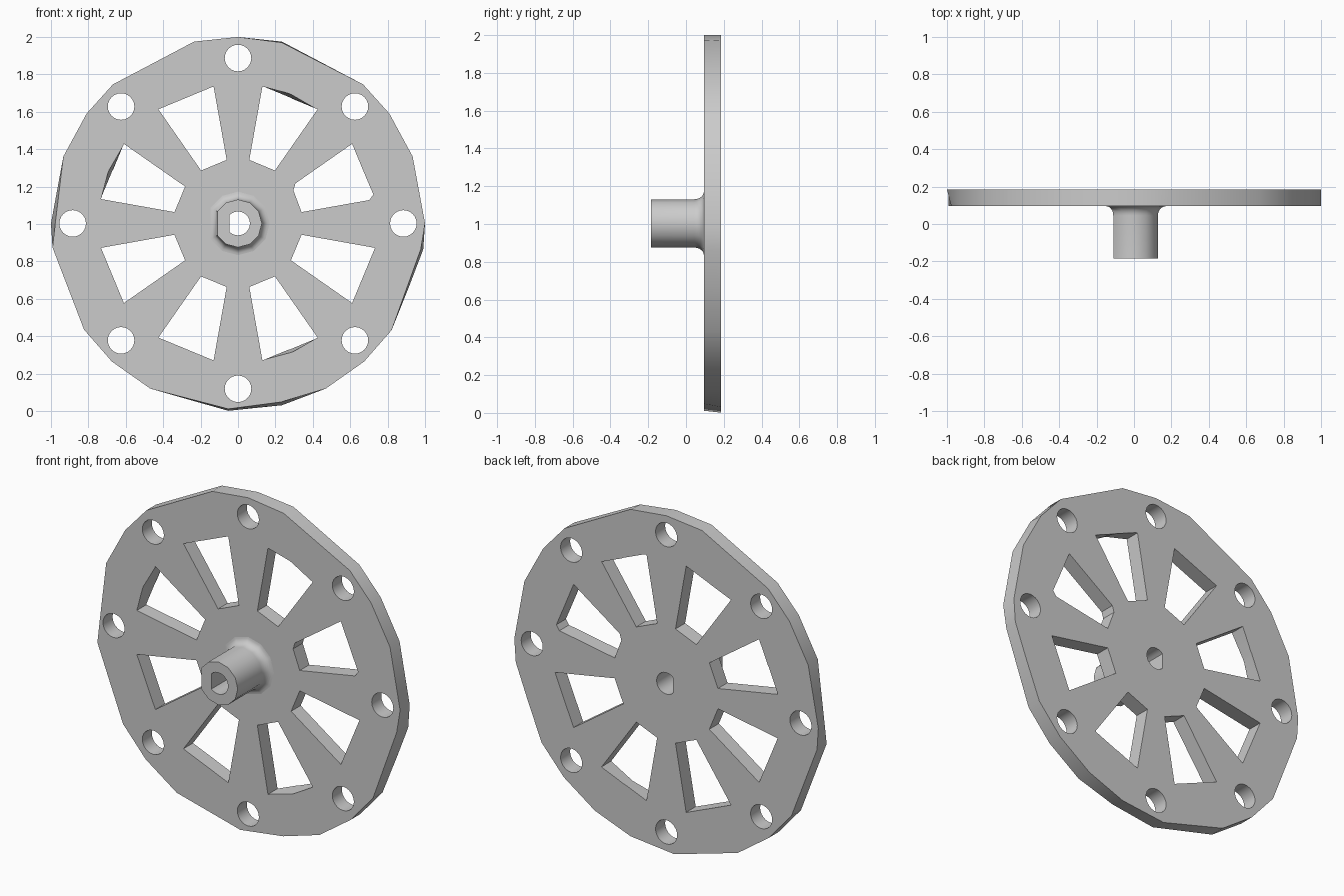
import bpy
import bmesh
from math import sin, cos, radians, pi

cube = bpy.data.objects.get("Cube")
if cube:
    bpy.data.objects.remove(cube, do_unlink=True)

CENTRE_Z = 1.003
FRONT, BACK, NOSE = 0.095, 0.185, -0.185

grey = bpy.data.materials.new("plain grey")
grey.use_nodes = True
grey.diffuse_color = (0.6, 0.6, 0.6, 1)
grey.node_tree.nodes["Principled BSDF"].inputs["Base Color"].default_value = (0.6, 0.6, 0.6, 1)


def polar(angle, r):
    return r * cos(radians(angle)), r * sin(radians(angle))


def loft(bm, sections):
    """Skin matching (y, points) sections and cap both ends."""
    rings = [[bm.verts.new((x, y, z + CENTRE_Z)) for x, z in pts] for y, pts in sections]
    n = len(rings[0])
    for a, b in zip(rings, rings[1:]):
        for i in range(n):
            j = (i + 1) % n
            bm.faces.new((a[i], a[j], b[j], b[i]))
    bm.faces.new(rings[0])
    bm.faces.new(rings[-1][::-1])


def finish(name, bm):
    bmesh.ops.recalc_face_normals(bm, faces=bm.faces)
    mesh = bpy.data.meshes.new(name)
    bm.to_mesh(mesh)
    bm.free()
    mesh.materials.append(grey)
    obj = bpy.data.objects.new(name, mesh)
    bpy.context.collection.objects.link(obj)
    return obj


def select(obj):
    bpy.ops.object.select_all(action='DESELECT')
    obj.select_set(True)
    bpy.context.view_layer.objects.active = obj


def cut(obj, cutter):
    select(obj)
    mod = obj.modifiers.new("cut", 'BOOLEAN')
    mod.operation = 'DIFFERENCE'
    mod.solver = 'EXACT'
    mod.object = cutter
    bpy.ops.object.modifier_apply(modifier=mod.name)


# Wheel plate: uneven polygon rim as (angle, front radius, back radius)
rim = [(0, 1, 1), (21, 1, 1), (36, 1, 1), (48, 1, 1), (76.4, .995, 1),
       (90, .997, .997), (103.6, 1, 1), (132, 1, 1), (144, 1, 1), (159, 1, 1),
       (180, .977, 1), (187.4, 1, 1), (214.6, 1, 1), (227.6, 1, 1),
       (242, 1, 1), (267, .993, 1.003), (283.6, .982, 1), (298, 1, 1),
       (312.4, 1, 1), (325.2, 1, 1), (340, .966, .975), (352, .987, 1)]
bm = bmesh.new()
loft(bm, [(FRONT, [polar(a, f) for a, f, b in rim]),
          (BACK, [polar(a, b) for a, f, b in rim])])
plate = finish("wheel_plate", bm)

# Eight windows with radial sides; a few have a bowed outer edge in front
HALF, INNER, OUTER = 12.4, 0.345, 0.744
MID = OUTER * cos(radians(HALF))
bm = bmesh.new()
for k in range(8):
    a = 22.5 + 45 * k
    bowed = k in (1, 3, 6)

    def window(mid):
        pts = [polar(a - HALF, INNER), polar(a - HALF, OUTER - 0.03 * (k == 0)),
               polar(a, mid), polar(a + HALF, OUTER), polar(a + HALF, INNER)]
        if k == 0:
            pts.insert(2, polar(a - HALF + 2, OUTER - 0.004))
            pts[-1:] = [polar(a + HALF, INNER + .03), polar(a + HALF - 4, INNER)]
        return pts
    front_mid = OUTER + 0.004 if bowed else MID
    overshoot = 0.01
    loft(bm, [(FRONT - overshoot, window(front_mid)), (BACK + overshoot, window(MID))])

# Eight round bolt holes
for k in range(8):
    cx, cz = polar(45 * k, 0.884)
    ring = [(cx + dx, cz + dz) for dx, dz in (polar(15 * i, 0.071) for i in range(24))]
    loft(bm, [(FRONT - .05, ring), (BACK + .05, ring)])

# D-shaped shaft bore
bore = [(max(x, -0.045), z) for x, z in (polar(15 * i, 0.064) for i in range(24))]
bore = list(dict.fromkeys((round(x, 4), round(z, 4)) for x, z in bore))
bore = [p for p in bore if p[0] > -0.0449 or abs(p[1]) > 0.04]
loft(bm, [(NOSE - .05, bore), (BACK + .05, bore)])
cutter = finish("hole_cutter", bm)
cutter.hide_render = True

# Hub sleeve: flattened on one side, flaring into the plate
profile = [(NOSE, 0.128)]
for i in range(7):
    t = i / 6 * pi / 2
    profile.append((0.045 + 0.05 * sin(t), 0.128 + 0.042 * (1 - cos(t))))
bm = bmesh.new()
sections = []
for y, r in profile:
    flat = -0.117 - (r - 0.128)
    sections.append((y, [(max(x, flat), z) for x, z in
                         (polar(30 * i, r) for i in range(12))
                         if not (abs(z) < 1e-4 and x < 0)]))
loft(bm, sections)
hub = finish("hub_sleeve", bm)

for obj in (plate, hub):
    cut(obj, cutter)
    select(obj)
    bpy.ops.object.shade_smooth_by_angle(angle=radians(35))
bpy.data.objects.remove(cutter, do_unlink=True)
